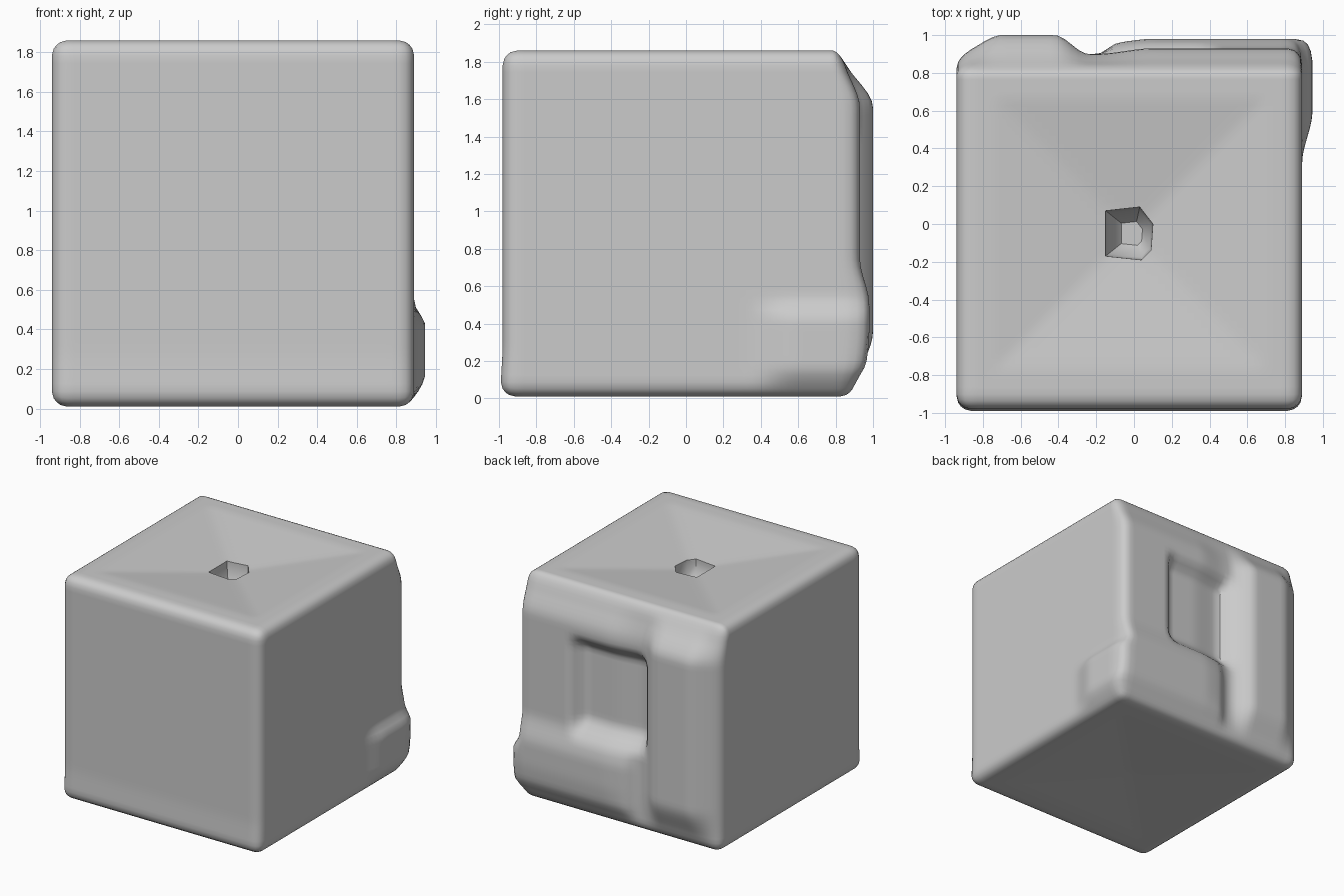
import bpy, bmesh
from mathutils import Vector

if "Cube" in bpy.data.objects:
    bpy.data.objects.remove(bpy.data.objects["Cube"], do_unlink=True)

LOW = Vector((-0.94, -0.98, 0.01))
HIGH = Vector((0.89, 0.9, 1.86))
MID, HALF = (LOW + HIGH) / 2, (HIGH - LOW) / 2
ROUND = 0.08


def ramp(t, a, b):
    """Smooth step from 0 at a to 1 at b."""
    t = max(0, min(1, (t - a) / (b - a)))
    return t * t * (3 - 2 * t)


def band(t, a, b, c, d):
    """Rises from a to b, falls from c to d."""
    return ramp(t, a, b) * (1 - ramp(t, c, d))


def rounded(p):
    inner = Vector([max(r - h, min(h - r, v)) for v, h, r in zip(p, HALF, (ROUND,) * 3)])
    offset = p - inner
    return MID + inner + offset.normalized() * ROUND


def sculpt(p):
    x, y, z = p
    # back face: swollen columns and sill around a shallow square recess
    back = ramp(y, 0.72, 0.9)
    height = band(z, 0.03, 0.36, 1.56, 1.84)
    swell = 0.1 * band(x, -0.94, -0.7, -0.42, -0.24) + 0.03 * ramp(x, -0.2, 0.1)
    sill = 0.05 * band(x, -0.2, -0.08, 0.85, 0.95) * band(z, 0.05, 0.2, 0.5, 0.75)
    hollow = 0.11 * band(x, -0.28, -0.2, 0.32, 0.44) * band(z, 0.62, 0.8, 1.36, 1.5)
    p.y += back * (swell * height + sill - hollow)
    p.y -= 0.06 * back * ramp(z, 1.55, 1.84)
    # lower back corner lump
    p.x += 0.055 * ramp(x, 0.7, 0.88) * ramp(y, 0.32, 0.6) * band(z, 0.03, 0.17, 0.42, 0.54)
    # shallow pyramid dip in the top, slight dish under the base
    reach = max(abs(x + 0.02), abs(y + 0.05))
    if z > 1.8:
        p.z -= 0.09 * max(0, 1 - reach / 0.72)
    if z < 0.06:
        p.z += 0.03 * max(0, 1 - reach / 0.72)
    # front corners flare a little at the base
    p.y -= 0.01 * ramp(-y, 0.8, 0.95) * ramp(-z, -0.3, -0.05)
    return p


# block body
bm = bmesh.new()
bmesh.ops.create_cube(bm, size=2)
bmesh.ops.subdivide_edges(bm, edges=bm.edges[:], cuts=47, use_grid_fill=True)
for v in bm.verts:
    v.co = sculpt(rounded(Vector([c * h for c, h in zip(v.co, HALF)])))
mesh = bpy.data.meshes.new("block")
bm.to_mesh(mesh)
bm.free()
block = bpy.data.objects.new("block", mesh)
bpy.context.collection.objects.link(block)

grey = bpy.data.materials.new("light_grey")
grey.use_nodes = True
grey.diffuse_color = (0.6, 0.6, 0.6, 1)
grey.node_tree.nodes["Principled BSDF"].inputs["Base Color"].default_value = grey.diffuse_color
mesh.materials.append(grey)

# uneven six-sided hole in the top, wider below its rim
rim = [(-0.15, 0.07), (0.03, 0.09), (0.1, 0.0), (0.09, -0.14), (0.04, -0.19), (-0.15, -0.17)]
bm = bmesh.new()
rings = [[bm.verts.new((x * s, (y + 0.05) * s - 0.05, z)) for x, y in rim]
         for s, z in ((1, 1.95), (1, 1.76), (0.9, 1.66), (0.45, 1.58))]
for lower, upper in zip(rings[1:], rings):
    for i in range(len(rim)):
        j = (i + 1) % len(rim)
        bm.faces.new((lower[i], lower[j], upper[j], upper[i]))
bm.faces.new(rings[0])
bm.faces.new(rings[-1])
bmesh.ops.recalc_face_normals(bm, faces=bm.faces[:])
cut_mesh = bpy.data.meshes.new("hole_cutter")
bm.to_mesh(cut_mesh)
bm.free()
cut_mesh.materials.append(grey)
cutter = bpy.data.objects.new("hole_cutter", cut_mesh)
bpy.context.collection.objects.link(cutter)
cutter.hide_render = True

hole = block.modifiers.new("hole", "BOOLEAN")
hole.object = cutter
hole.operation = "DIFFERENCE"
bpy.context.view_layer.objects.active = block
block.select_set(True)
bpy.ops.object.modifier_apply(modifier=hole.name)
bpy.data.objects.remove(cutter, do_unlink=True)
bpy.ops.object.shade_smooth_by_angle(angle=0.8)
